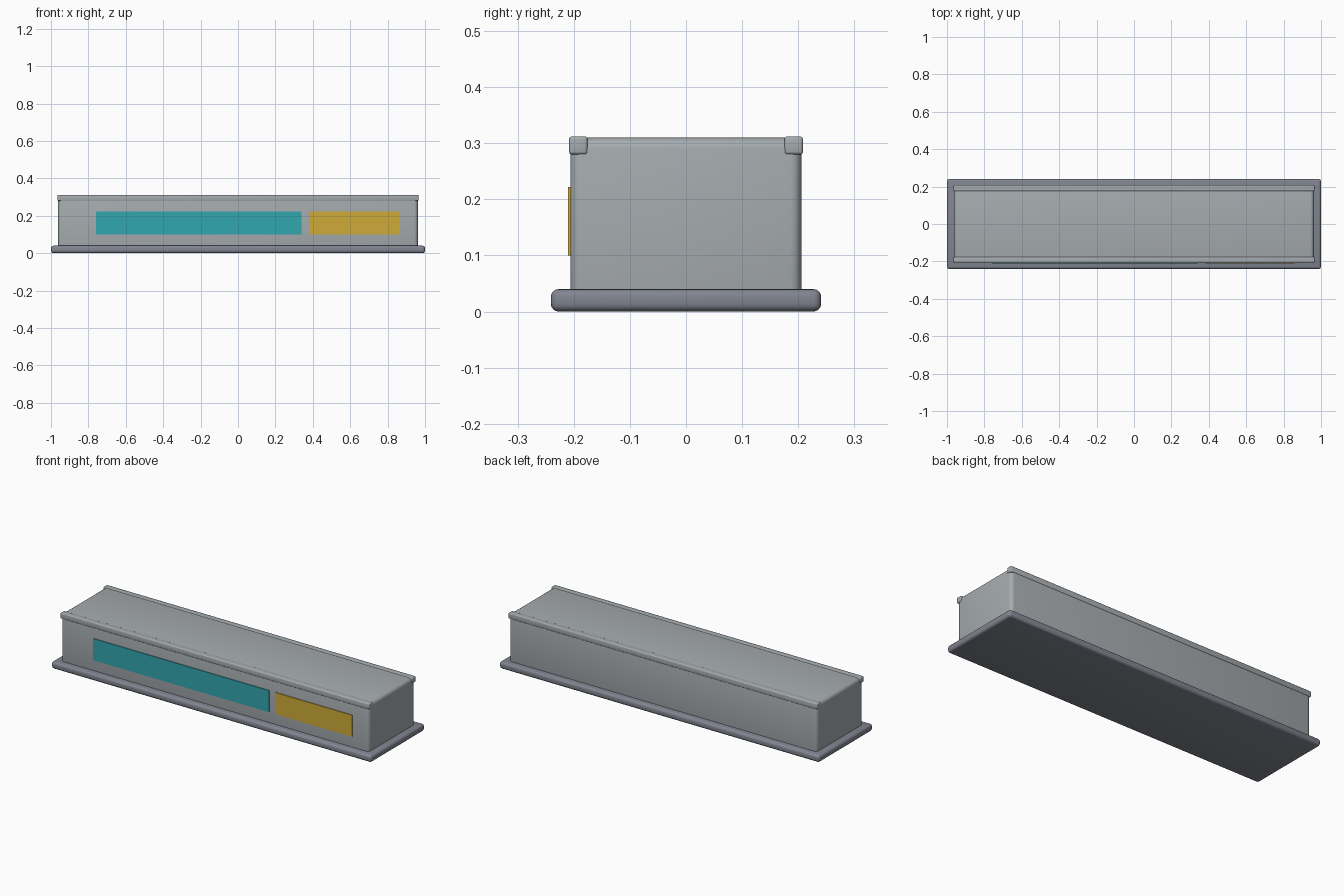
import bpy, bmesh
from mathutils import Vector

if "Cube" in bpy.data.objects:
    bpy.data.objects.remove(bpy.data.objects["Cube"])


def material(name, rgb):
    m = bpy.data.materials.new(name)
    m.diffuse_color = (*rgb, 1.0)
    m.use_nodes = True
    m.node_tree.nodes["Principled BSDF"].inputs["Base Color"].default_value = m.diffuse_color
    return m


casing_grey = material("casing_grey", (0.38, 0.41, 0.43))
base_grey = material("base_grey", (0.22, 0.235, 0.28))
teal = material("teal", (0.032, 0.38, 0.43))
amber = material("amber", (0.62, 0.41, 0.042))


def box(name, lo, hi, mat, bevel=0.0, segments=3):
    """Box between two corners, with rounded edges if bevel is set."""
    lo, hi = Vector(lo), Vector(hi)
    size, mid = hi - lo, (lo + hi) / 2
    bm = bmesh.new()
    bmesh.ops.create_cube(bm, size=1.0)
    for v in bm.verts:
        v.co = Vector(a * b for a, b in zip(v.co, size))
    if bevel:
        bmesh.ops.bevel(bm, geom=bm.edges[:], offset=bevel, segments=segments,
                        profile=0.5, affect='EDGES')
    me = bpy.data.meshes.new(name)
    bm.to_mesh(me)
    bm.free()
    me.materials.append(mat)
    ob = bpy.data.objects.new(name, me)
    ob.location = mid
    bpy.context.collection.objects.link(ob)
    if bevel:
        bpy.ops.object.select_all(action='DESELECT')
        ob.select_set(True)
        bpy.context.view_layer.objects.active = ob
        bpy.ops.object.shade_smooth_by_angle()
    return ob


# Plinth and main casing
box("base_plate", (-1, -0.241, 0), (1, 0.241, 0.04), base_grey, 0.014, 4)
box("casing", (-0.962, -0.206, 0.004), (0.962, 0.206, 0.31), casing_grey, 0.02, 4)

# Rails along the top front and back edges
for side, y in (("front", -0.192), ("back", 0.192)):
    box(side + "_top_rail", (-0.965, y - 0.0165, 0.28),
        (0.965, y + 0.0165, 0.312), casing_grey, 0.005, 3)

# Coloured plates on the front
box("display_panel", (-0.76, -0.2105, 0.1), (0.34, -0.204, 0.222), teal)
box("control_panel", (0.38, -0.2105, 0.1), (0.86, -0.204, 0.222), amber)
